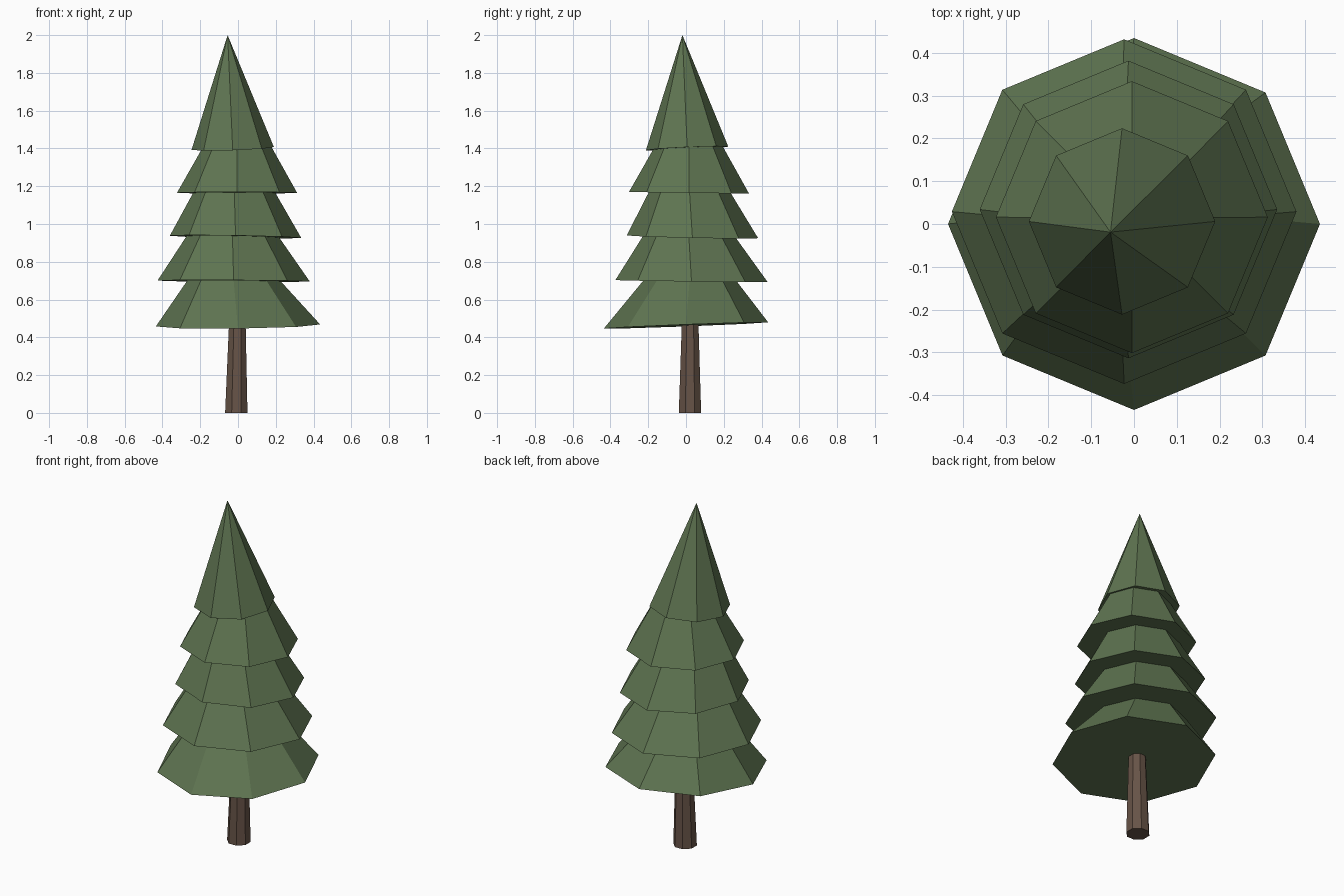
import bpy, bmesh, math

if "Cube" in bpy.data.objects:
    bpy.data.objects.remove(bpy.data.objects["Cube"])


def material(name, rgb):
    m = bpy.data.materials.new(name)
    m.diffuse_color = (*rgb, 1)
    m.use_nodes = True
    m.node_tree.nodes["Principled BSDF"].inputs["Base Color"].default_value = m.diffuse_color
    return m


GREEN = material("pine green", (0.113, 0.175, 0.082))
BROWN = material("bark brown", (0.135, 0.087, 0.063))


def tapered(name, mat, base, top, r0, r1, tilt=(0, 0), turn=0.0, sides=8):
    """Faceted solid between two rings; a zero top radius gives a point.
    tilt is the rise of the lower rim per unit of x and y."""
    bm = bmesh.new()

    def ring(centre, r, slope):
        pts = []
        for i in range(sides):
            a = turn + i * math.tau / sides
            dx, dy = r * math.cos(a), r * math.sin(a)
            pts.append(bm.verts.new((centre[0] + dx, centre[1] + dy,
                                     centre[2] + dx * slope[0] + dy * slope[1])))
        return pts

    low = ring(base, r0, tilt)
    bm.faces.new(low[::-1])
    if r1 > 0:
        high = ring(top, r1, (0, 0))
        bm.faces.new(high)
    else:
        tip = bm.verts.new(top)
    for i in range(sides):
        j = (i + 1) % sides
        bm.faces.new((low[i], low[j], high[j], high[i]) if r1 > 0
                     else (low[i], low[j], tip))
    mesh = bpy.data.meshes.new(name)
    bm.to_mesh(mesh)
    bm.free()
    mesh.materials.append(mat)
    obj = bpy.data.objects.new(name, mesh)
    bpy.context.collection.objects.link(obj)


# Trunk, slightly leaning and tapered
tapered("trunk", BROWN, (-0.009, 0.021, 0), (-0.003, 0.022, 0.52),
        0.064, 0.046, turn=math.pi / 8)

# Branch tiers from the bottom up: base, top, radii, tilt of the rim
tiers = [
    ((0, 0, 0.463), (-0.024, 0.02, 0.71), 0.435, 0.238, (0.012, 0.038)),
    ((-0.023, 0.029, 0.698), (-0.03, 0.014, 0.95), 0.403, 0.233, (-0.006, -0.012)),
    ((-0.013, 0.034, 0.932), (-0.02, 0.018, 1.18), 0.348, 0.209, (-0.017, -0.021)),
    ((-0.005, 0.016, 1.165), (-0.004, 0.015, 1.41), 0.318, 0.180, (0, -0.014)),
]
for n, (base, top, r0, r1, tilt) in enumerate(tiers, 1):
    tapered(f"branch_tier_{n}", GREEN, base, top, r0, r1, tilt)

# Pointed crown, leaning a little
tapered("crown", GREEN, (-0.028, 0.006, 1.40), (-0.055, -0.019, 2.0),
        0.218, 0, (0.034, 0.044))
